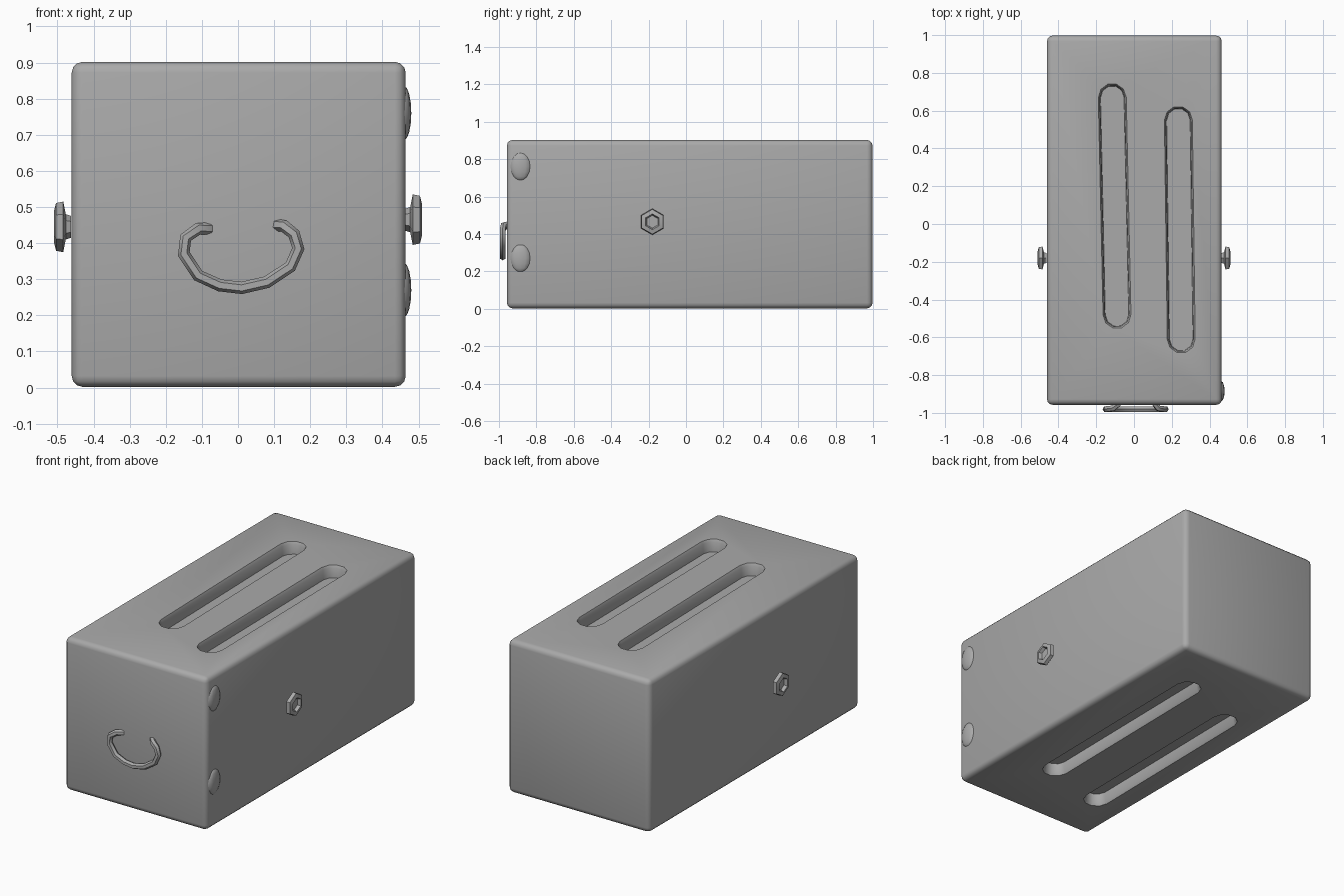
import bpy, bmesh, math
from mathutils import Matrix, Vector

cube = bpy.data.objects.get("Cube")
if cube:
    bpy.data.objects.remove(cube, do_unlink=True)

grey = bpy.data.materials.new("plain grey")
grey.use_nodes = True
color = (0.4, 0.4, 0.4, 1)
grey.diffuse_color = color
grey.node_tree.nodes["Principled BSDF"].inputs["Base Color"].default_value = color


def make_object(name, bm, matrix=None):
    bmesh.ops.recalc_face_normals(bm, faces=bm.faces)
    mesh = bpy.data.meshes.new(name)
    bm.to_mesh(mesh)
    bm.free()
    mesh.materials.append(grey)
    obj = bpy.data.objects.new(name, mesh)
    bpy.context.collection.objects.link(obj)
    if matrix:
        mesh.transform(matrix)
    return obj


def smooth(obj, angle=40):
    bpy.ops.object.select_all(action="DESELECT")
    obj.select_set(True)
    bpy.context.view_layer.objects.active = obj
    bpy.ops.object.shade_smooth_by_angle(angle=math.radians(angle))


def loft(rings, cap=True):
    """Skin a stack of closed rings with equal point counts."""
    bm = bmesh.new()
    loops = [[bm.verts.new(p) for p in ring] for ring in rings]
    n = len(loops[0])
    for a, b in zip(loops, loops[1:]):
        for i in range(n):
            j = (i + 1) % n
            bm.faces.new((a[i], a[j], b[j], b[i]))
    if cap:
        bm.faces.new(loops[0])
        bm.faces.new(loops[-1])
    return bm


def slot_ring(start, end, half_width, z):
    """Long outline with rounded ends."""
    a, b = Vector(start), Vector(end)
    along = (b - a).normalized()
    side = Vector((along.y, -along.x))
    ring = []
    for centre, turn in ((b, 0), (a, math.pi)):
        for k in range(6):
            t = turn + math.pi * k / 5
            p = centre + half_width * (side * math.cos(t) + along * math.sin(t))
            ring.append((p.x, p.y, z))
    return ring


# Body: a block with soft edges
bm = bmesh.new()
bmesh.ops.create_cube(bm, size=1)
bmesh.ops.scale(bm, vec=(0.925, 1.955, 0.9), verts=bm.verts)
bmesh.ops.translate(bm, vec=(0.002, 0.02, 0.452), verts=bm.verts)
bmesh.ops.bevel(bm, geom=bm.edges[:], offset=0.03, segments=3,
                profile=0.5, affect="EDGES")
body = make_object("body", bm)

# Two long grooves sunk into the top and two into the bottom
top, bottom, depth = 0.902, 0.002, 0.07
grooves = [
    ((-0.09, -0.48), (-0.115, 0.67), top, -1),
    ((0.25, -0.61), (0.235, 0.55), top, -1),
    ((0.14, -0.51), (0.155, 0.65), bottom, 1),
    ((-0.25, -0.62), (-0.235, 0.5), bottom, 1),
]
for start, end, z, inward in grooves:
    levels = ((0.074, -0.02), (0.074, 0.0), (0.066, 0.015), (0.062, depth))
    rings = [slot_ring(start, end, w, z + inward * d) for w, d in levels]
    cutter = make_object("groove_cutter", loft(rings))
    cutter.hide_render = True
    cut = body.modifiers.new("groove", "BOOLEAN")
    cut.operation, cut.solver, cut.object = "DIFFERENCE", "EXACT", cutter
    bpy.context.view_layer.objects.active = body
    bpy.ops.object.modifier_apply(modifier=cut.name)
    bpy.data.objects.remove(cutter, do_unlink=True)
smooth(body)


# Side knobs: narrow stem, flared six-sided rim, hollow centre
def knob(name, side, height):
    profile = ((0.03, 0.0), (0.035, 0.015), (0.07, 0.022), (0.066, 0.042),
               (0.042, 0.048), (0.034, 0.03))
    rings = [[(r * math.cos(k * math.tau / 6), r * math.sin(k * math.tau / 6), d)
              for k in range(6)] for r, d in profile]
    place = Matrix.Translation((side * 0.462, -0.18, height))
    turn = Matrix.Rotation(side * math.pi / 2, 4, "Y")
    smooth(make_object(name, loft(rings), place @ turn), 35)


knob("left_knob", 1, 0.465)
knob("right_knob", -1, 0.445)

# Front handle: a drooping loop whose ends enter the front face
path = [(-0.08, -0.95, 0.44), (-0.11, -0.975, 0.44), (-0.145, -0.98, 0.415),
        (-0.15, -0.98, 0.37), (-0.11, -0.98, 0.31), (-0.05, -0.98, 0.283),
        (0.01, -0.98, 0.276), (0.08, -0.98, 0.292), (0.145, -0.98, 0.335),
        (0.167, -0.98, 0.385), (0.155, -0.98, 0.425), (0.128, -0.975, 0.447),
        (0.11, -0.95, 0.45)]
rings = []
for i, p in enumerate(path):
    before, after = path[max(i - 1, 0)], path[min(i + 1, len(path) - 1)]
    tangent = (Vector(after) - Vector(before)).normalized()
    across = tangent.cross(Vector((0, 1, 0))).normalized()
    up = tangent.cross(across)
    rings.append([Vector(p) + 0.017 * (across * math.cos(t) + up * math.sin(t))
                  for t in (k * math.tau / 6 for k in range(6))])
smooth(make_object("front_handle", loft(rings)), 50)

# Low swellings along the front edge of the left side
for name, z in (("upper_edge_bump", 0.76), ("lower_edge_bump", 0.27)):
    bm = bmesh.new()
    bmesh.ops.create_uvsphere(bm, u_segments=12, v_segments=8, radius=1)
    place = Matrix.Translation((0.46, -0.885, z))
    smooth(make_object(name, bm, place @ Matrix.Diagonal((0.02, 0.055, 0.075, 1))))
